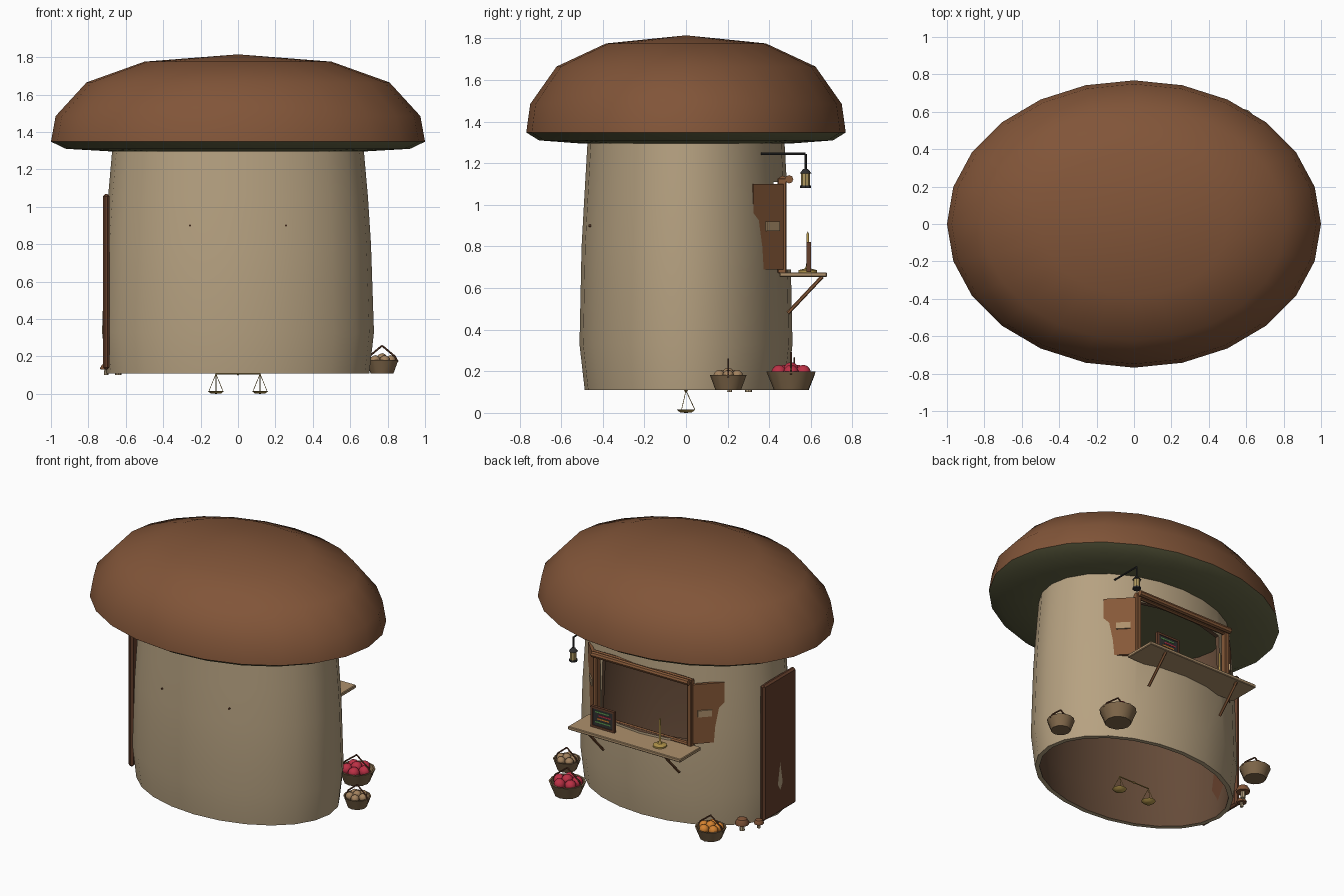
import bpy, bmesh, math
from mathutils import Vector

if "Cube" in bpy.data.objects:
    bpy.data.objects.remove(bpy.data.objects["Cube"])

def mat(name, r, g, b):
    m = bpy.data.materials.new(name)
    m.diffuse_color = (r, g, b, 1)
    m.use_nodes = True
    m.node_tree.nodes["Principled BSDF"].inputs["Base Color"].default_value = m.diffuse_color
    return m

CAP = mat("cap_brown", .22, .09, .04)
GILL = mat("gill_green", .13, .13, .06)
WALL = mat("wall_cream", .47, .36, .22)
INSIDE = mat("inside_brown", .13, .07, .04)
WOOD = mat("wood", .24, .10, .04)
DARK = mat("dark_wood", .13, .05, .025)
PLANK = mat("plank", .42, .28, .15)
WICKER = mat("wicker", .22, .14, .07)
IRON = mat("iron", .03, .03, .03)
BRASS = mat("brass", .45, .30, .07)
GLOW = mat("lamp_glass", .45, .33, .12)
RED = mat("red_fruit", .50, .03, .06)
ORANGE = mat("orange_fruit", .65, .22, .03)
TUBER = mat("tuber", .36, .22, .11)
GREEN = mat("leaf_green", .10, .30, .08)

def finish(name, bm, mats, smooth=40):
    bmesh.ops.recalc_face_normals(bm, faces=bm.faces)
    me = bpy.data.meshes.new(name)
    bm.to_mesh(me)
    bm.free()
    o = bpy.data.objects.new(name, me)
    bpy.context.collection.objects.link(o)
    for m in mats:
        me.materials.append(m)
    if smooth:
        shade(o, smooth)
    return o

def shade(o, angle):
    bpy.ops.object.select_all(action='DESELECT')
    o.select_set(True)
    bpy.context.view_layer.objects.active = o
    bpy.ops.object.shade_smooth_by_angle(angle=math.radians(angle))

def lathe(name, prof, mats, at=(0, 0, 0), seg=12, mids=None, closed=False, smooth=40):
    """Revolve (rx, ry, z) points; a zero radius becomes a pole."""
    bm = bmesh.new()
    rings = []
    for rx, ry, z in prof:
        if rx == 0:
            rings.append([bm.verts.new((at[0], at[1], at[2] + z))] * seg)
        else:
            rings.append([bm.verts.new((at[0] + rx * math.cos(2 * math.pi * i / seg),
                                        at[1] + ry * math.sin(2 * math.pi * i / seg),
                                        at[2] + z)) for i in range(seg)])
    n = len(rings)
    for k in range(n if closed else n - 1):
        a, b = rings[k], rings[(k + 1) % n]
        for i in range(seg):
            j = (i + 1) % seg
            vs = list(dict.fromkeys((a[i], a[j], b[j], b[i])))
            f = bm.faces.new(vs)
            f.material_index = mids[k] if mids else 0
    return finish(name, bm, mats, smooth)

def rnd(name, pts, m, at, seg=10):
    return lathe(name, [(r, r, z) for r, z in pts], [m], at, seg)

def box(name, lo, hi, m, bevel=0, rot=None, pivot=None):
    bm = bmesh.new()
    bmesh.ops.create_cube(bm, size=1)
    for v in bm.verts:
        v.co = Vector([lo[i] + (v.co[i] + .5) * (hi[i] - lo[i]) for i in range(3)])
    if bevel:
        bmesh.ops.bevel(bm, geom=bm.edges[:], offset=bevel, segments=1, affect='EDGES')
    o = finish(name, bm, [m], 0)
    if rot is not None:
        o.location = pivot
        o.rotation_euler = (0, 0, rot)
    return o

def rods(name, pts, r, m, seg=6):
    """Chain of straight rods through the points."""
    bm = bmesh.new()
    for a, b in zip(pts, pts[1:]):
        a, b = Vector(a), Vector(b)
        M = (b - a).to_track_quat('Z', 'Y').to_matrix().to_4x4()
        M.translation = (a + b) / 2
        bmesh.ops.create_cone(bm, cap_ends=True, segments=seg, radius1=r, radius2=r,
                              depth=(b - a).length, matrix=M)
    return finish(name, bm, [m])

# mushroom cap
cap = [(0, 1.815), (.5, 1.776), (.81, 1.665), (.975, 1.485), (1, 1.348),
       (.92, 1.31), (.66, 1.295), (0, 1.295)]
lathe("cap", [(r, r * .768, z) for r, z in cap], [CAP, GILL], seg=24,
      mids=[0, 0, 0, 0, 1, 1, 1], smooth=60)

# hollow stem with window opening at the back
outer = [(.702, .487, .11), (.727, .512, .33), (.711, .502, .8), (.695, .488, 1.05), (.672, .473, 1.31)]
inner = [(x - .03, y - .03, z) for x, y, z in reversed(outer)]
stem = lathe("stem", outer + inner, [WALL, INSIDE], seg=24, closed=True,
             mids=[0, 0, 0, 0, 0, 1, 1, 1, 1, 0], smooth=0)
cutter = box("window_cutter", (-.34, .25, .69), (.34, .8, 1.11), INSIDE)
cutter.hide_render = True
mod = stem.modifiers.new("window", 'BOOLEAN')
mod.object = cutter
mod.solver = 'EXACT'
bpy.context.view_layer.objects.active = stem
bpy.ops.object.modifier_apply(modifier="window")
bpy.data.objects.remove(cutter)
shade(stem, 40)

# window frame, shutters, shelf braces and front pegs
for s, side in ((-1, "left"), (1, "right")):
    box(f"window_post_{side}", (s * .36 - .016, .44, .67), (s * .36 + .016, .483, 1.13), WOOD, .005)
    box(f"shutter_{side}", (0 if s > 0 else -.2, -.01, .69), (.2 if s > 0 else 0, .01, 1.10),
        WOOD, 0, -s * math.radians(46), (s * .375, .462, 0))
    box(f"shutter_batten_{side}", (.03 if s > 0 else -.12, .008, .875),
        (.12 if s > 0 else -.03, .018, .92), PLANK, 0, -s * math.radians(46), (s * .375, .462, 0))
    rods(f"shelf_brace_{side}", [(s * .29, .655, .655), (s * .29, .49, .48)], .009, WOOD)
    rods(f"front_peg_{side}", [(s * .257, -.44, .9), (s * .257, -.468, .9)], .006, DARK)
rods("window_lintel", [(-.375, .465, 1.12), (.375, .465, 1.12)], .02, WOOD, 8)
rods("awning_log", [(-.37, .496, 1.123), (.37, .496, 1.123)], .02, WOOD, 8)
rods("window_sill", [(-.37, .463, .68), (.37, .463, .68)], .016, WOOD, 8)
box("shelf", (-.43, .45, .653), (.43, .678, .676), PLANK, .004)

# door on the left side
box("door", (-.722, -.176, .13), (-.686, .176, 1.068), DARK, .012)

# lantern on its bracket
rods("lantern_bracket", [(.46, .36, 1.245), (.46, .575, 1.245), (.46, .575, 1.16)], .006, IRON)
L = (.46, .575, 0)
rnd("lantern_glass", [(0, 1.09), (.021, 1.09), (.021, 1.152), (0, 1.152)], GLOW, L, 8)
rnd("lantern_top", [(0, 1.15), (.029, 1.15), (.012, 1.172), (0, 1.175)], IRON, L, 8)
rnd("lantern_base", [(0, 1.082), (.027, 1.082), (.027, 1.094), (0, 1.094)], IRON, L, 8)

# scale: stand on the shelf, beam and pans under the floor
rnd("scale_stand", [(0, .676), (.045, .676), (.045, .686), (.014, .694), (.007, .71),
                    (.006, .86), (0, .872)], BRASS, (-.21, .585, 0), 12)
rods("scale_beam", [(-.12, 0, .107), (.12, 0, .107)], .004, BRASS)
rnd("scale_pivot", [(0, .098), (.009, .107), (0, .116)], BRASS, (0, 0, 0), 8)
for s, side in ((-1, "left"), (1, "right")):
    x = s * .118
    rnd(f"scale_pan_{side}", [(0, 0), (.028, .002), (.045, .016), (.04, .016), (0, .007)],
        BRASS, (x, 0, 0), 12)
    for k in range(3):
        a = math.radians(90 + 120 * k)
        rods(f"pan_string_{side}_{k}", [(x, 0, .107), (x + .043 * math.cos(a), .043 * math.sin(a), .015)],
             .0018, BRASS, 4)

# menu board with coloured strokes
box("board", (.14, .583, .69), (.30, .595, .812), IRON)
for i, (lo, hi) in enumerate((((.13, .678), (.31, .692)), ((.13, .808), (.31, .822)),
                              ((.13, .692), (.144, .808)), ((.296, .692), (.31, .808)))):
    box(f"board_frame_{i}", (lo[0], .58, lo[1]), (hi[0], .6, hi[1]), DARK)
for i, m in enumerate((GREEN, ORANGE, RED, GREEN)):
    z = .715 + .023 * i
    box(f"board_stroke_{i}", (.16 + .012 * (i % 2), .594, z), (.28 - .015 * (i % 3), .597, z + .009), m)

# baskets with produce
def basket(name, x, y, r, h, m):
    rnd(f"{name}_basket", [(0, 0), (r * .7, 0), (r, h), (r * .9, h), (r * .8, h * .65), (0, h * .65)],
        WICKER, (x, y, .11), 12)
    rods(f"{name}_handle", [(x + r * u, y, .11 + h * v) for u, v in
         ((-.95, .85), (-.78, 1.25), (0, 2.05), (.78, 1.25), (.95, .85))], .005, DARK)
    bm = bmesh.new()
    q = r * .32
    for k in range(6):
        a, d = k * math.tau / 5, (r * .52 if k < 5 else 0)
        c = bmesh.ops.create_icosphere(bm, subdivisions=2, radius=q)
        bmesh.ops.translate(bm, verts=c['verts'], vec=(x + d * math.cos(a), y + d * math.sin(a),
                            .11 + h * (.95 if k < 5 else 1.1)))
    finish(f"{name}_produce", bm, [m])

basket("tuber", .77, .203, .088, .072, TUBER)
basket("red_fruit", .555, .505, .118, .088, RED)
basket("orange_fruit", -.553, .52, .1, .075, ORANGE)

# little mushrooms beside the door
for i, (x, y, k) in enumerate(((-.64, .30, 1), (-.705, .21, .7))):
    rnd(f"small_mushroom_stalk_{i}", [(0, 0), (.017 * k, 0), (.013 * k, .055 * k), (0, .055 * k)],
        WALL, (x, y, .1), 8)
    rnd(f"small_mushroom_cap_{i}", [(0, .045 * k), (.044 * k, .042 * k), (.046 * k, .055 * k),
        (.032 * k, .08 * k), (0, .092 * k)], CAP, (x, y, .1), 10)
